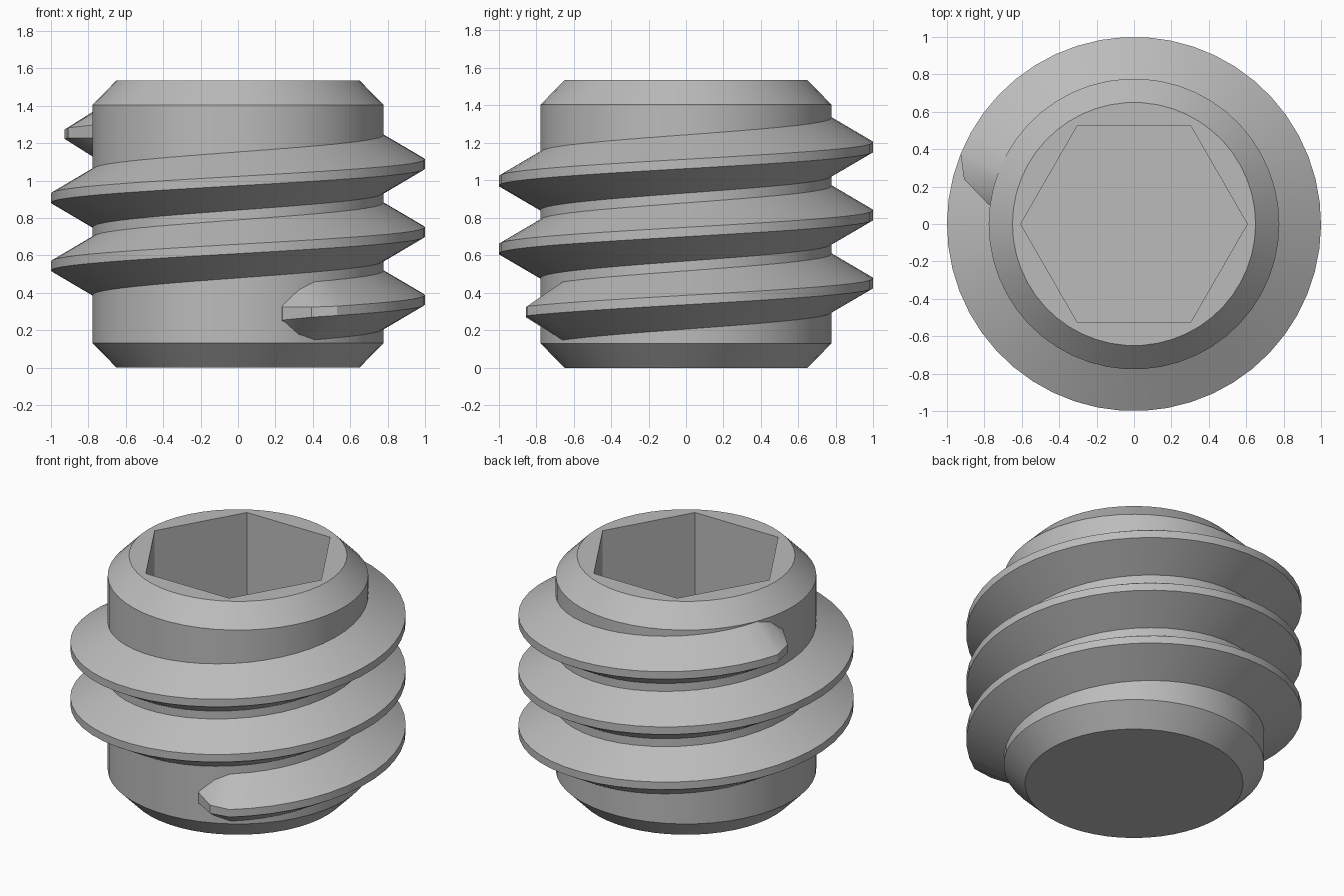
import bpy, bmesh
from math import radians, cos, sin

cube = bpy.data.objects.get("Cube")
if cube:
    bpy.data.objects.remove(cube, do_unlink=True)

SEGMENTS = 50
HEIGHT = 1.535
PITCH = 0.363

steel = bpy.data.materials.new("grey steel")
steel.use_nodes = True
grey = (0.5, 0.5, 0.5, 1)
steel.diffuse_color = grey
steel.node_tree.nodes["Principled BSDF"].inputs["Base Color"].default_value = grey


def ring(bm, radius, z, sides):
    step = 360 / sides
    return [bm.verts.new((radius * cos(radians(i * step)),
                          radius * sin(radians(i * step)), z)) for i in range(sides)]


def loft(bm, rings):
    for a, b in zip(rings, rings[1:]):
        for i in range(len(a)):
            j = (i + 1) % len(a)
            bm.faces.new((a[i], a[j], b[j], b[i]))


def finish(bm, name):
    bmesh.ops.recalc_face_normals(bm, faces=bm.faces)
    mesh = bpy.data.meshes.new(name)
    bm.to_mesh(mesh)
    bm.free()
    mesh.materials.append(steel)
    obj = bpy.data.objects.new(name, mesh)
    bpy.context.collection.objects.link(obj)
    bpy.ops.object.select_all(action='DESELECT')
    obj.select_set(True)
    bpy.context.view_layer.objects.active = obj
    bpy.ops.object.shade_smooth_by_angle(angle=radians(25))


# Chamfered body with a hexagonal socket
bm = bmesh.new()
outer = [ring(bm, r, z, SEGMENTS) for r, z in
         ((0.65, 0), (0.777, 0.13), (0.777, HEIGHT - 0.13), (0.65, HEIGHT))]
socket = [ring(bm, 0.606, z, 6) for z in (HEIGHT, HEIGHT - 0.75)]
loft(bm, outer)
loft(bm, socket)
bm.faces.new(outer[0])
bm.faces.new(socket[1])
rim = [e for e in bm.edges if e.is_boundary]
bmesh.ops.triangle_fill(bm, edges=rim, use_beauty=True)
finish(bm, "socket_body")

# Helical thread, with two shrinking sections at each end
bm = bmesh.new()
STEPS = 134
START = -72.4
taper = {0: (0.785, 0.035, 0.05), 1: (0.94, 0.027, 0.135)}
sections = []
for i in range(STEPS + 1):
    tip, tip_half, root_half = taper.get(min(i, STEPS - i), (1.0, 0.025, 0.171))
    angle = START + i * 7.2
    mid = 0.362 + PITCH * angle / 360
    c, s = cos(radians(angle)), sin(radians(angle))
    sections.append([bm.verts.new((r * c, r * s, mid + h)) for r, h in
                     ((0.75, -root_half), (tip, -tip_half),
                      (tip, tip_half), (0.75, root_half))])
loft(bm, sections)
bm.faces.new(sections[0])
bm.faces.new(sections[-1])
finish(bm, "screw_thread")
